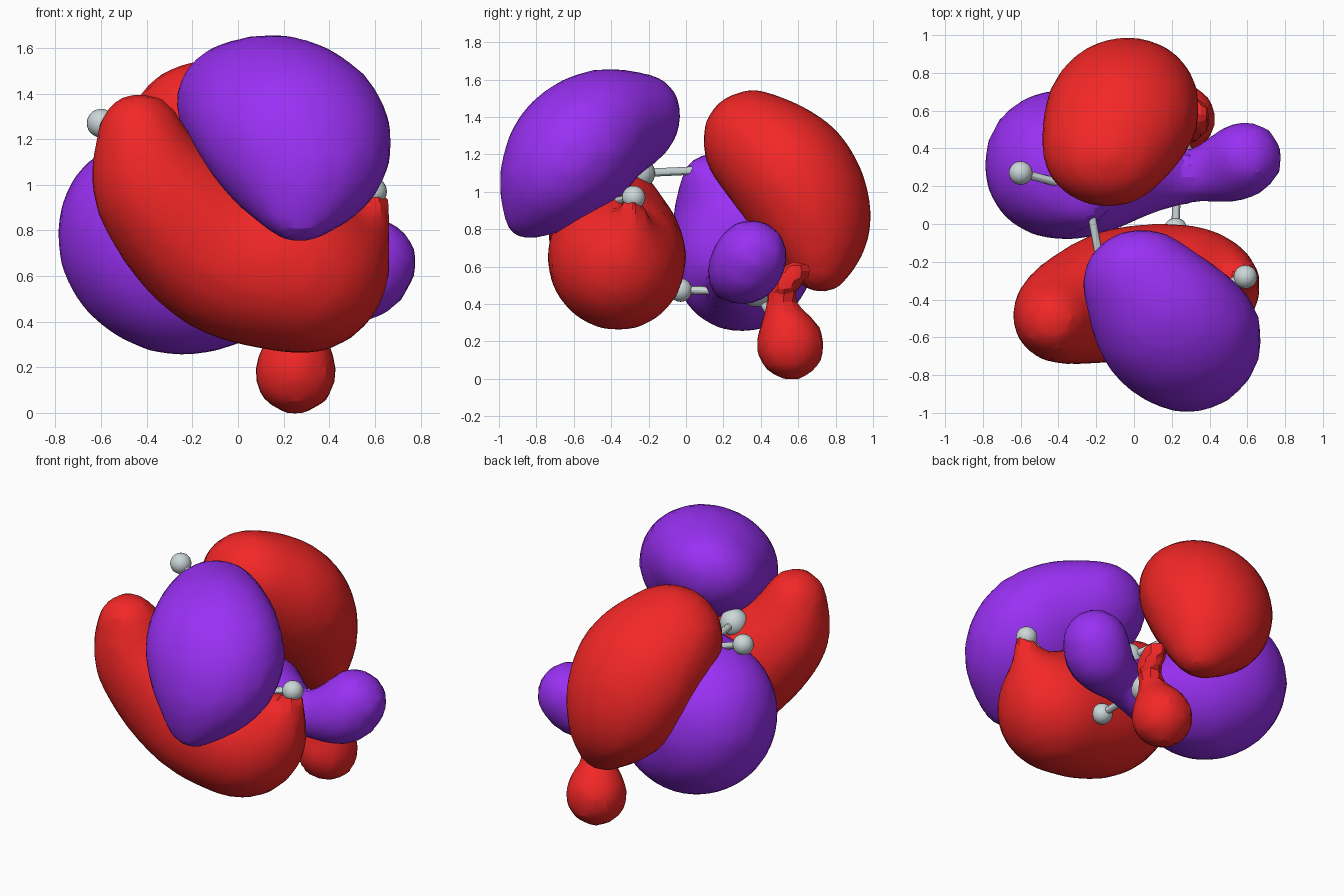
import bpy, bmesh
from mathutils import Vector, Matrix

if "Cube" in bpy.data.objects:
    bpy.data.objects.remove(bpy.data.objects["Cube"])


def material(name, rgb):
    m = bpy.data.materials.new(name)
    m.diffuse_color = (*rgb, 1)
    m.use_nodes = True
    m.node_tree.nodes["Principled BSDF"].inputs["Base Color"].default_value = m.diffuse_color
    return m


RED = material("red", (0.9, 0.02, 0.02))
PURPLE = material("purple", (0.32, 0.03, 0.9))
PALE = material("pale_grey", (0.6, 0.68, 0.69))


def add_object(name, bm, mat):
    me = bpy.data.meshes.new(name)
    bm.to_mesh(me)
    bm.free()
    me.materials.append(mat)
    ob = bpy.data.objects.new(name, me)
    bpy.context.collection.objects.link(ob)
    bpy.ops.object.select_all(action='DESELECT')
    ob.select_set(True)
    bpy.context.view_layer.objects.active = ob
    return ob


# Smooth curve through the middle two of four values
def spline(a, b, c, d, t):
    return 0.5 * (2 * b + (c - a) * t + (2 * a - 5 * b + 4 * c - d) * t * t
                  + (3 * b - a - 3 * c + d) * t ** 3)


# Lobe: balls (optionally flattened) swept along a path, fused into one skin
def lobe(name, mat, *balls, normal=(0, 0, 1), flat=1.0):
    bm = bmesh.new()
    steps = 7
    flatten = Matrix.Scale(flat, 4, Vector(normal).normalized())
    ends = (balls[0],) + balls + (balls[-1],)
    for quad in zip(ends, ends[1:], ends[2:], ends[3:]):
        for i in range(steps + 1):
            x, y, z, r = (spline(*v, i / steps) for v in zip(*quad))
            bmesh.ops.create_icosphere(bm, subdivisions=3, radius=max(r, 0.05) + 0.008,
                                       matrix=Matrix.Translation((x, y, z)) @ flatten)
    ob = add_object(name, bm, mat)
    re = ob.modifiers.new("skin", 'REMESH')
    re.mode = 'VOXEL'
    re.voxel_size = 0.055
    sm = ob.modifiers.new("relax", 'SMOOTH')
    sm.factor = 0.5
    sm.iterations = 2
    bpy.ops.object.modifier_apply(modifier="skin")
    bpy.ops.object.modifier_apply(modifier="relax")
    bpy.ops.object.shade_smooth_by_angle(angle=0.35)


def atom(name, p, r):
    bm = bmesh.new()
    bmesh.ops.create_uvsphere(bm, u_segments=20, v_segments=12, radius=r,
                              matrix=Matrix.Translation(p))
    add_object(name, bm, PALE)
    bpy.ops.object.shade_smooth()


def bond(name, a, b):
    a, b = Vector(a), Vector(b)
    d = b - a
    m = Matrix.Translation((a + b) / 2) @ d.to_track_quat('Z', 'Y').to_matrix().to_4x4()
    bm = bmesh.new()
    bmesh.ops.create_cone(bm, cap_ends=True, segments=12, radius1=0.022,
                          radius2=0.022, depth=d.length, matrix=m)
    add_object(name, bm, PALE)
    bpy.ops.object.shade_smooth_by_angle()


# Large lobes
lobe("front_upper_lobe", PURPLE,
     (0.04, -0.32, 1.36, 0.31), (0.19, -0.53, 1.29, 0.40),
     (0.28, -0.63, 1.15, 0.385), (0.27, -0.81, 0.90, 0.17),
     normal=(0, -0.6, 0.8), flat=0.82)
lobe("front_lower_lobe", RED,
     (-0.43, -0.51, 1.22, 0.18), (-0.36, -0.47, 0.98, 0.27),
     (-0.08, -0.38, 0.72, 0.35), (0.2, -0.37, 0.64, 0.365),
     (0.34, -0.35, 0.62, 0.315), (0.54, -0.29, 0.78, 0.12),
     (0.6, -0.29, 0.93, 0.06))
lobe("back_upper_lobe", RED,
     (-0.14, 0.41, 1.22, 0.345), (-0.07, 0.57, 1.08, 0.40),
     (-0.02, 0.66, 0.88, 0.35), (0.08, 0.70, 0.63, 0.18),
     normal=(0, 0.72, 0.69), flat=0.84)
lobe("back_lower_lobe", PURPLE,
     (-0.28, 0.12, 1.06, 0.14), (-0.41, 0.30, 0.82, 0.37),
     (-0.28, 0.30, 0.63, 0.37), (0, 0.28, 0.56, 0.24),
     (0.3, 0.24, 0.54, 0.125), (0.52, 0.31, 0.59, 0.19),
     (0.59, 0.35, 0.66, 0.19))

# Small hanging lobe with its neck
lobe("small_lower_lobe", RED,
     (0.255, 0.555, 0.175, 0.172), (0.255, 0.555, 0.2, 0.172),
     (0.29, 0.50, 0.40, 0.07), (0.33, 0.52, 0.5, 0.07), (0.33, 0.6, 0.58, 0.07))

# Ball and stick frame: large atoms, small atoms, joining sticks
large = [(0.22, -0.42, 0.94), (-0.17, -0.25, 1.1), (-0.25, 0.18, 1.12),
         (0.23, 0.37, 0.47)]
small = [((0.59, -0.28, 0.97), 0), ((0.22, -0.6, 0.84), 0),
         ((-0.6, 0.27, 1.27), 2), ((0.22, -0.03, 0.475), 3),
         ((0.255, 0.55, 0.2), 3)]
for i, p in enumerate(large):
    atom(f"large_atom_{i}", p, 0.085)
for i, (a, b) in enumerate(zip(large, large[1:])):
    bond(f"frame_stick_{i}", a, b)
for i, (p, k) in enumerate(small):
    atom(f"small_atom_{i}", p, 0.063)
    bond(f"outer_stick_{i}", p, large[k])
